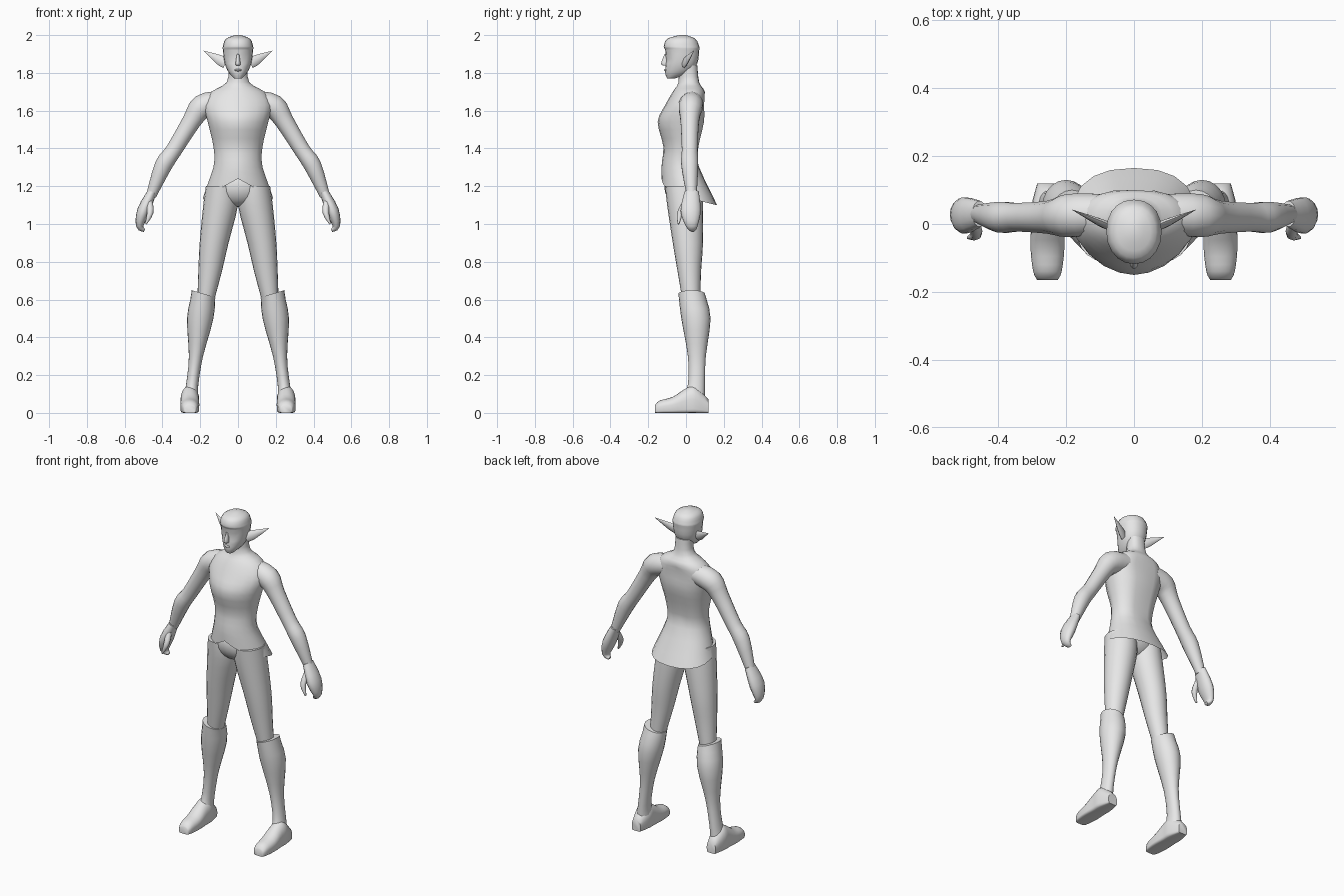
import bpy, bmesh, math
from mathutils import Vector

default_cube = bpy.data.objects.get("Cube")
if default_cube:
    bpy.data.objects.remove(default_cube, do_unlink=True)

grey = bpy.data.materials.new("light grey")
grey.use_nodes = True
colour = (0.8, 0.8, 0.8, 1)
grey.diffuse_color = colour
grey.node_tree.nodes["Principled BSDF"].inputs["Base Color"].default_value = colour


def smooth(rows, steps=3):
    """Fill in rows between the given ones along a smooth curve."""
    filled = []
    last = len(rows) - 1
    for i in range(last):
        neighbours = zip(rows[max(i - 1, 0)], rows[i], rows[i + 1], rows[min(i + 2, last)])
        neighbours = list(neighbours)
        for step in range(steps):
            t = step / steps
            row = []
            for before, start, end, after in neighbours:
                leave, arrive = (end - before) / 2, (after - start) / 2
                bend = leave * (1 - t) - arrive * t + (end - start) * (2 * t - 1)
                row.append(start + (end - start) * t + t * (1 - t) * bend)
            filled.append(row)
    return filled + [rows[last]]


def ring(centre, across, up, top_power=2, bottom_power=2, sides=20):
    """Superellipse whose two halves can be fuller or more pointed."""
    points = []
    for i in range(sides):
        angle = math.tau * i / sides
        x, y = math.cos(angle), math.sin(angle)
        power = 2 / (top_power if y > 0 else bottom_power)
        points.append(Vector(centre)
                      + Vector(across) * math.copysign(abs(x) ** power, x)
                      + Vector(up) * math.copysign(abs(y) ** power, y))
    return points


def finish(bm, name, mirror=False):
    bmesh.ops.recalc_face_normals(bm, faces=bm.faces)
    mesh = bpy.data.meshes.new(name)
    bm.to_mesh(mesh)
    bm.free()
    mesh.materials.append(grey)
    mesh.shade_smooth()
    mesh.set_sharp_from_angle(angle=math.radians(60))
    obj = bpy.data.objects.new(name, mesh)
    bpy.context.collection.objects.link(obj)
    if mirror:
        obj.modifiers.new("Mirror", 'MIRROR')


def loft(name, rings, mirror=False, close_end=True):
    bm = bmesh.new()
    loops = [[bm.verts.new(point) for point in points] for points in rings]
    for lower, upper in zip(loops, loops[1:]):
        for i in range(len(lower)):
            bm.faces.new((lower[i - 1], lower[i], upper[i], upper[i - 1]))
    bm.faces.new(loops[0])
    if close_end:
        bm.faces.new(loops[-1])
    finish(bm, name, mirror)


def ellipsoid(name, centre, size):
    bm = bmesh.new()
    bmesh.ops.create_uvsphere(bm, u_segments=20, v_segments=12, radius=1)
    bmesh.ops.scale(bm, vec=size, verts=bm.verts)
    bmesh.ops.translate(bm, vec=centre, verts=bm.verts)
    finish(bm, name)


def stack(rows, back_power=2, front_power=2):
    """Level rings from rows of height, inner x, outer x, front y, back y."""
    return [ring(((inner + outer) / 2, (front + back) / 2, z),
                 ((outer - inner) / 2, 0, 0), (0, (back - front) / 2, 0),
                 back_power, front_power)
            for z, inner, outer, front, back in smooth(rows)]


def centred(rows, back_power=2, front_power=2):
    """Level rings about the middle, from height, half width, front y, back y."""
    return stack([(z, -half, half, front, back) for z, half, front, back in rows],
                 back_power, front_power)


def tube(rows, flatness=1, sides=14):
    """Rings square to a path, from rows of x, y, z, radius."""
    rows = smooth(rows)
    path = [Vector(row[:3]) for row in rows]
    rings = []
    for i, point in enumerate(path):
        along = path[min(i + 1, len(path) - 1)] - path[max(i - 1, 0)]
        across = along.cross(Vector((0, 1, 0))).normalized()
        radius = rows[i][3]
        rings.append(ring(point, across * radius, (0, radius * flatness, 0), sides=sides))
    return rings


# Neck and tunic, with a groove along the spine, a peaked front hem and a longer back
tunic = centred([
    (1.84, .05, -.04, .06), (1.75, .06, -.04, .07), (1.7, .14, -.07, .1),
    (1.63, .18, -.11, .1), (1.54, .16, -.15, .1), (1.41, .13, -.12, .07),
    (1.3, .13, -.13, .07), (1.14, .185, -.13, .165)], 2.4, 1.8)
waist, hem_level = 1.3, 1.14
for point in sum(tunic, []):
    if waist < point.z < 1.7 and point.y > 0 and abs(point.x) < .01:
        point.y -= .01
    if point.z < waist:
        hem = 1.24 - .55 * abs(point.x) if point.y < .02 else hem_level - point.y / 4
        point.z = waist - (waist - point.z) / (waist - hem_level) * (waist - hem)
loft("tunic", tunic, close_end=False)

# Hips under the tunic
ellipsoid("hips", (0, -.015, 1.2), (.15, .1, .11))

# Legs
loft("leg", stack([
    (1.2, .01, .17, -.11, .08), (1.1, 0, .184, -.1, .09), (.9, .05, .203, -.07, .09),
    (.75, .085, .21, -.045, .08), (.6, .125, .215, -.02, .075)]), mirror=True)

# Boot shafts with a slanted cuff
shaft = stack([
    (.63, .12, .245, -.04, .1), (.5, .13, .27, -.025, .13),
    (.3, .185, .26, .01, .105), (.15, .21, .275, .01, .1), (.08, .21, .29, -.02, .1)])
for point in shaft[0]:
    point.z += .3 * (point.x - .18)
loft("boot_shaft", shaft, mirror=True)

# Flat-soled feet, from rows of y, half width, height
foot = smooth([(.12, .03, .07), (.05, .048, .14), (0, .048, .13),
               (-.07, .05, .085), (-.14, .042, .065), (-.165, .03, .04)])
loft("boot_foot", [ring((.255, y, height / 2), (half, 0, 0), (0, 0, height / 2), 2, 7)
                   for y, half, height in foot], mirror=True)

# Arms
loft("arm", tube([
    (.1, .03, 1.645, .06), (.19, .025, 1.62, .065), (.245, .02, 1.545, .05),
    (.34, .02, 1.39, .043), (.395, .02, 1.31, .046), (.46, .03, 1.15, .027)]), mirror=True)

# Hands: palm with curled fingers, and a thumb
loft("hand", tube([
    (.455, .03, 1.17, .024), (.5, .025, 1.07, .034),
    (.52, .03, .99, .02), (.495, .035, .965, .008)], flatness=1.6), mirror=True)
loft("thumb", tube([
    (.47, 0, 1.12, .018), (.465, -.03, 1.06, .017), (.488, -.04, 1, .005)],
    sides=8), mirror=True)

# Head, with sunken eye sockets
head = centred([
    (1.77, .02, -.1, -.06), (1.8, .048, -.11, .02), (1.85, .07, -.108, .06),
    (1.92, .08, -.11, .07), (1.94, .08, -.118, .07), (1.98, .065, -.1, .05),
    (2, .015, -.035, 0)], 2.2, 2.1)
for point in sum(head, []):
    if 1.86 < point.z < 1.89 and point.y < -.06 and .015 < abs(point.x) < .055:
        point.y += .008
loft("head", head)

# Nose and lips
loft("nose", centred([(1.9, .006, -.114, -.09), (1.85, .013, -.132, -.09),
                      (1.838, .01, -.12, -.09)]))
ellipsoid("lips", (0, -.1, 1.815), (.02, .017, .008))

# Long pointed ears
loft("ear", tube([
    (.065, -.01, 1.85, .027), (.1, .005, 1.87, .026), (.182, .042, 1.917, .001)],
    flatness=.45, sides=8), mirror=True)
